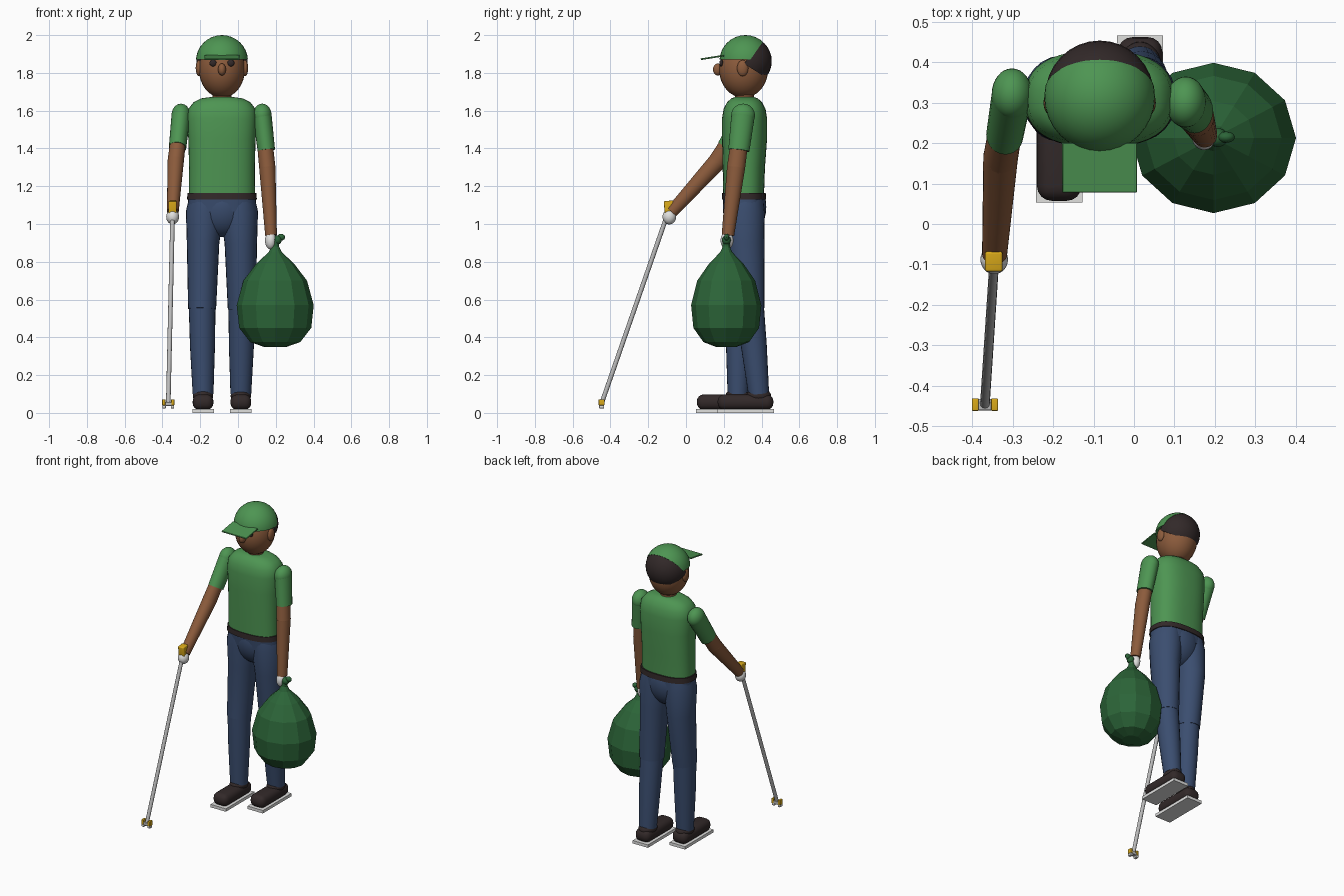
import bpy, bmesh, math
from mathutils import Vector

if "Cube" in bpy.data.objects:
    bpy.data.objects.remove(bpy.data.objects["Cube"], do_unlink=True)


def material(name, rgb):
    m = bpy.data.materials.new(name)
    m.use_nodes = True
    color = (*rgb, 1)
    m.diffuse_color = color
    bsdf = m.node_tree.nodes["Principled BSDF"]
    bsdf.inputs["Base Color"].default_value = color
    bsdf.inputs["Roughness"].default_value = 0.8
    return m


GREEN = material("shirt green", (0.075, 0.3, 0.085))
BAG = material("bag green", (0.025, 0.13, 0.04))
SKIN = material("brown skin", (0.26, 0.105, 0.045))
DENIM = material("denim blue", (0.043, 0.075, 0.16))
DARK = material("dark brown", (0.032, 0.022, 0.022))
YELLOW = material("yellow", (0.7, 0.4, 0.01))
WHITE = material("off white", (0.75, 0.75, 0.74))
GREY = material("light grey", (0.5, 0.5, 0.5))
CX, CY = -0.085, 0.31   # body axis


def finish(name, bm, mat, angle=40):
    bmesh.ops.recalc_face_normals(bm, faces=bm.faces[:])
    mesh = bpy.data.meshes.new(name)
    bm.to_mesh(mesh)
    bm.free()
    mesh.materials.append(mat)
    ob = bpy.data.objects.new(name, mesh)
    bpy.context.collection.objects.link(ob)
    if angle:
        bpy.ops.object.select_all(action="DESELECT")
        ob.select_set(True)
        bpy.context.view_layer.objects.active = ob
        bpy.ops.object.shade_smooth_by_angle(angle=math.radians(angle))
    return ob


def loft(name, rings, mat, sides=24, power=2, angle=40):
    """Skin rings of (center, rx, ry) laid square to their path."""
    bm = bmesh.new()
    centers = [Vector(r[0]) for r in rings]
    loops = []
    for i, (c, rx, ry) in enumerate(rings):
        t = (centers[min(i + 1, len(rings) - 1)] - centers[max(i - 1, 0)]).normalized()
        u = (Vector((1, 0, 0)) - t * t.x).normalized()
        v = t.cross(u)
        loop = []
        for k in range(sides):
            a = math.tau * k / sides
            ca, sa = math.cos(a), math.sin(a)
            e = 2 / power
            p = centers[i] + u * rx * math.copysign(abs(ca) ** e, ca)
            loop.append(bm.verts.new(p + v * ry * math.copysign(abs(sa) ** e, sa)))
        loops.append(loop)
    for a, b in zip(loops, loops[1:]):
        for k in range(sides):
            n = (k + 1) % sides
            bm.faces.new((a[k], a[n], b[n], b[k]))
    bm.faces.new(loops[0])
    bm.faces.new(loops[-1])
    return finish(name, bm, mat, angle)


def ellipsoid(name, center, radii, mat, cuts=(), seg=32):
    """Ball, trimmed by planes (point, normal); the normal side is removed."""
    bm = bmesh.new()
    bmesh.ops.create_uvsphere(bm, u_segments=seg, v_segments=seg // 2, radius=1)
    for v in bm.verts:
        v.co = Vector(center) + Vector(r * x for r, x in zip(radii, v.co))
    for point, normal in cuts:
        geom = bm.verts[:] + bm.edges[:] + bm.faces[:]
        bmesh.ops.bisect_plane(bm, geom=geom, plane_co=point, plane_no=normal, clear_outer=True)
        bmesh.ops.holes_fill(bm, edges=[e for e in bm.edges if e.is_boundary], sides=0)
    return finish(name, bm, mat)


def box(name, center, size, mat, bevel=0.0, tilt=0.0, segments=4):
    bm = bmesh.new()
    bmesh.ops.create_cube(bm, size=1)
    for v in bm.verts:
        v.co = Vector(s * x for s, x in zip(size, v.co))
    if bevel:
        bmesh.ops.bevel(bm, geom=bm.edges[:], offset=bevel, segments=segments,
                        profile=0.5, affect="EDGES")
    ob = finish(name, bm, mat)
    ob.location = center
    ob.rotation_euler.x = tilt
    return ob


def trunk(name, levels, mat, power):
    return loft(name, [((CX, y, z), rx, ry) for z, rx, ry, y in levels], mat, 40, power)


# Torso, belt and pelvis
trunk("shirt", [(1.155, 0.175, 0.108, 0.305), (1.3, 0.174, 0.112, 0.306),
                (1.45, 0.178, 0.119, CY), (1.56, 0.184, 0.119, CY), (1.61, 0.177, 0.111, CY),
                (1.645, 0.15, 0.092, CY), (1.665, 0.11, 0.07, CY), (1.672, 0.06, 0.05, CY)],
      GREEN, 2.5)
trunk("belt", [(1.13, 0.185, 0.117, 0.307), (1.165, 0.182, 0.115, 0.307)], DARK, 2.5)
trunk("trouser_top", [(1.07, 0.18, 0.108, CY), (1.135, 0.179, 0.111, 0.307)], DENIM, 2.5)
ellipsoid("pelvis", (CX, CY, 1.09), (0.15, 0.115, 0.16), DENIM)

# Head
trunk("neck", [(1.64, 0.05, 0.05, CY), (1.74, 0.05, 0.05, CY)], SKIN, 2)
ellipsoid("head", (CX, 0.305, 1.82), (0.122, 0.13, 0.152), SKIN)
ellipsoid("nose", (CX, 0.168, 1.818), (0.021, 0.025, 0.032), SKIN, seg=20)
for side, s in (("left", 1), ("right", -1)):
    ellipsoid(side + "_ear", (CX + s * 0.122, 0.3, 1.825), (0.017, 0.03, 0.043), SKIN, seg=20)
    ellipsoid(side + "_eye", (CX + s * 0.047, 0.187, 1.852), (0.019, 0.01, 0.018), DARK, seg=20)

# Cap with an open back, and the hair below it
back = Vector((0, 0.82, -0.57))
ellipsoid("cap", (CX, 0.315, 1.862), (0.138, 0.138, 0.138), GREEN,
          [((CX, 0.4, 1.955), back), ((CX, CY, 1.872), (0, 0, -1))])
ellipsoid("hair", (CX, 0.317, 1.862), (0.135, 0.137, 0.135), DARK,
          [((CX, 0.385, 1.96), -back), ((CX, 0.36, 1.815), (0, -0.55, -0.84))])
box("cap_brim", (CX, 0.14, 1.882), (0.186, 0.125, 0.009), GREEN, 0.002, math.radians(9), 1)

# Legs and shoes, right foot ahead of the left
for side, s, knee_y, ankle_y in (("left", 1, 0.335, 0.385), ("right", -1, 0.285, 0.275)):
    def at(dx, y, z):
        return (CX + s * dx, y, z)
    loft(side + "_thigh", [(at(0.085, CY, 1.13), 0.09, 0.1), (at(0.091, CY, 1.06), 0.1, 0.107),
                           (at(0.1, 0.315, 0.9), 0.086, 0.1),
                           (at(0.105, knee_y, 0.55), 0.074, 0.08)], DENIM)
    loft(side + "_shin", [(at(0.105, knee_y, 0.57), 0.071, 0.077),
                          (at(0.103, knee_y * 0.5 + ankle_y * 0.5, 0.35), 0.066, 0.068),
                          (at(0.1, ankle_y, 0.1), 0.055, 0.055)], DENIM)
    foot_y = ankle_y - 0.07
    box(side + "_shoe", at(0.1, foot_y, 0.057), (0.11, 0.295, 0.082), DARK, 0.036)
    ellipsoid(side + "_shoe_collar", at(0.1, ankle_y, 0.09), (0.054, 0.066, 0.042), DARK)
    box(side + "_sole", at(0.1, foot_y, 0.01), (0.114, 0.304, 0.02), WHITE)

# Left arm hangs down, right arm reaches forward
arms = {
    "left": ((0.128, 0.302, 1.575), (0.15, 0.28, 1.39), (0.155, 0.265, 1.3), (0.175, 0.222, 0.94)),
    "right": ((-0.302, 0.322, 1.575), (-0.32, 0.22, 1.405), (-0.33, 0.165, 1.33),
              (-0.345, -0.075, 1.065)),
}
for side, (shoulder, cuff, elbow, wrist) in arms.items():
    ellipsoid(side + "_shoulder", shoulder, (0.05, 0.063, 0.062), GREEN)
    loft(side + "_sleeve", [(shoulder, 0.05, 0.062), (cuff, 0.046, 0.056)], GREEN)
    loft(side + "_upper_arm", [(shoulder, 0.04, 0.045), (elbow, 0.043, 0.048)], SKIN)
    ellipsoid(side + "_elbow", elbow, (0.043, 0.048, 0.048), SKIN)
    loft(side + "_forearm", [(elbow, 0.043, 0.048), (wrist, 0.031, 0.033)], SKIN)
ellipsoid("left_glove", (0.173, 0.217, 0.912), (0.03, 0.034, 0.047), WHITE)
ellipsoid("right_glove", (-0.346, -0.088, 1.038), (0.034, 0.036, 0.04), WHITE)

# Litter picker
box("picker_grip", (-0.347, -0.09, 1.087), (0.043, 0.05, 0.072), YELLOW, 0.006, 0.1)
loft("picker_shaft", [((-0.346, -0.095, 1.06), 0.012, 0.012), ((-0.369, -0.445, 0.055), 0.012, 0.012)],
     GREY, 12)
box("picker_head", (-0.369, -0.447, 0.047), (0.04, 0.028, 0.02), GREY, 0.003)
for side, s in (("left", 1), ("right", -1)):
    box(side + "_jaw", (-0.369 + s * 0.024, -0.447, 0.056), (0.017, 0.031, 0.032), YELLOW, 0.003)
    box(side + "_jaw_tip", (-0.369 + s * 0.022, -0.447, 0.033), (0.018, 0.026, 0.018), WHITE, 0.003)

# Faceted rubbish bag and its knot
profile = [(0.35, 0.06), (0.375, 0.13), (0.45, 0.187), (0.57, 0.2), (0.7, 0.165),
           (0.79, 0.098), (0.85, 0.035), (0.88, 0.02), (0.92, 0.022)]
loft("rubbish_bag", [((0.197, 0.213, z), r * 1.02, r * 0.93) for z, r in profile],
     BAG, 12, 2, 0)
ellipsoid("bag_knot", (0.207, 0.214, 0.915), (0.025, 0.024, 0.025), BAG, seg=12)
ellipsoid("bag_tail", (0.228, 0.215, 0.93), (0.022, 0.014, 0.018), BAG, seg=12)
